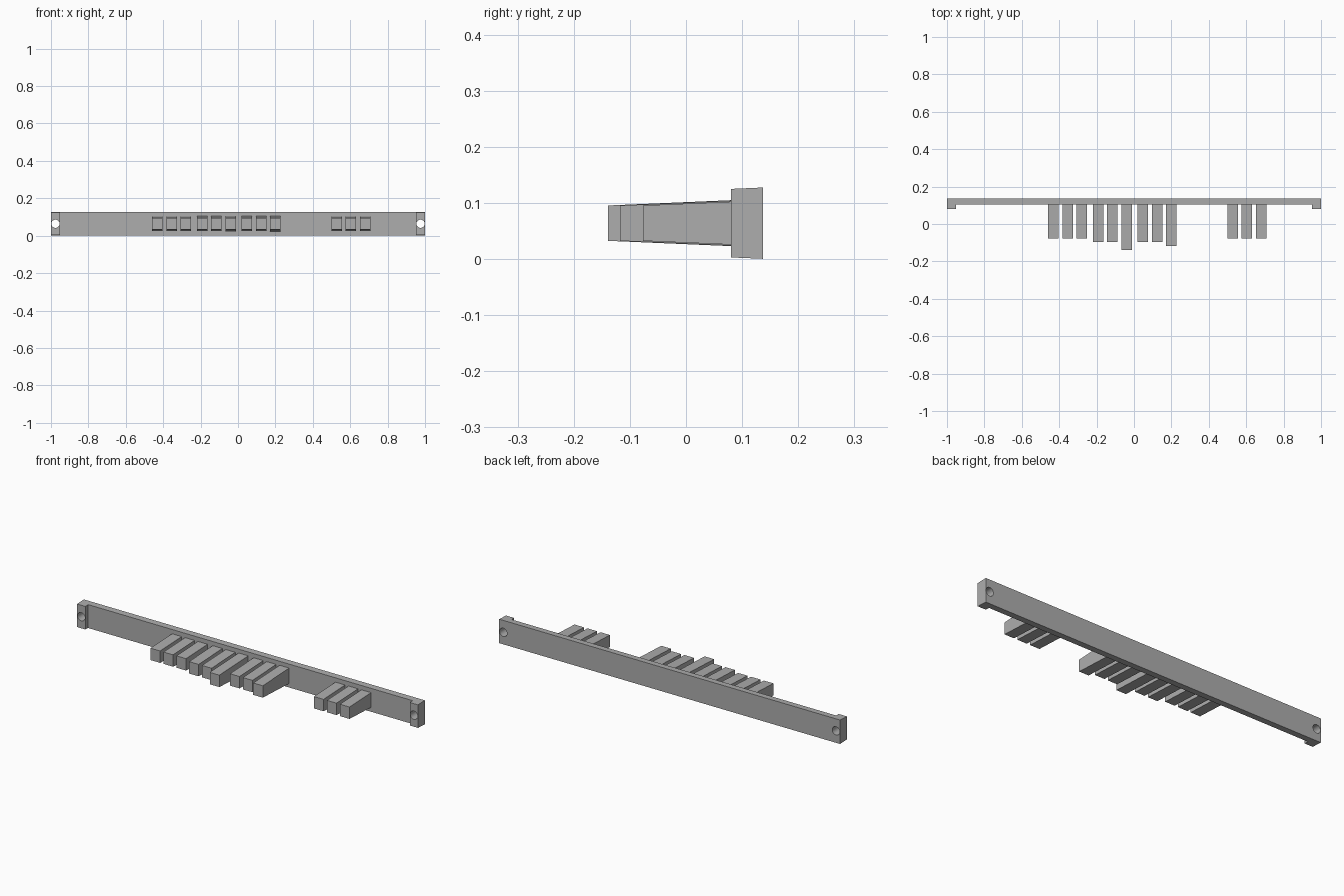
import bpy, bmesh, math

cube = bpy.data.objects.get("Cube")
if cube:
    bpy.data.objects.remove(cube, do_unlink=True)

grey = bpy.data.materials.new("grey_plastic")
grey.use_nodes = True
colour = (0.42, 0.42, 0.42, 1)
grey.diffuse_color = colour
grey.node_tree.nodes["Principled BSDF"].inputs["Base Color"].default_value = colour

DRAFT = 0.043           # moulding slope of top and bottom faces
BACK, FRONT, PAD = 0.137, 0.103, 0.08
MID = 0.064             # height of the centre line


def drafted_prism(name, plan, y_ref, half_height):
    """Extrude a plan outline in z; it grows taller towards +y."""
    bm = bmesh.new()
    rings = []
    for side in (-1, 1):
        rings.append([bm.verts.new((x, y, MID + side * (half_height + DRAFT * (y - y_ref))))
                      for x, y in plan])
    low, high = rings
    bm.faces.new(low)
    bm.faces.new(high)
    for i in range(len(plan)):
        j = (i + 1) % len(plan)
        bm.faces.new((low[i], low[j], high[j], high[i]))
    bmesh.ops.recalc_face_normals(bm, faces=bm.faces)
    mesh = bpy.data.meshes.new(name)
    bm.to_mesh(mesh)
    bm.free()
    mesh.materials.append(grey)
    obj = bpy.data.objects.new(name, mesh)
    bpy.context.collection.objects.link(obj)
    return obj


# Long backing bar with a thicker mounting pad at each end
half_plan = [(1, BACK), (1, PAD), (0.952, PAD), (0.952, FRONT)]
plan = half_plan + [(-x, y) for x, y in reversed(half_plan)]
bar = drafted_prism("backing_bar", plan, BACK, 0.0635)

# Round mounting holes through the pads
for side in (-1, 1):
    bpy.ops.mesh.primitive_cylinder_add(vertices=32, radius=0.022, depth=0.3,
                                        location=(side * 0.976, 0.11, MID),
                                        rotation=(math.pi / 2, 0, 0))
    cutter = bpy.context.object
    cutter.name = "hole_cutter"
    cutter.hide_render = True
    cutter.data.materials.append(grey)
    cut = bar.modifiers.new("mounting_hole", 'BOOLEAN')
    cut.operation = 'DIFFERENCE'
    cut.solver = 'EXACT'
    cut.object = cutter
    bpy.ops.object.select_all(action='DESELECT')
    bpy.context.view_layer.objects.active = bar
    bar.select_set(True)
    bpy.ops.object.modifier_apply(modifier=cut.name)
    bpy.data.objects.remove(cutter, do_unlink=True)
bpy.ops.object.shade_smooth_by_angle(angle=math.radians(30))

# Groups of three tapered pegs: centre of the group, then the tip of each peg
groups = [(-0.355, (-0.077, -0.077, -0.077)),
          (-0.116, (-0.096, -0.096, -0.139)),
          (0.124, (-0.096, -0.096, -0.118)),
          (0.604, (-0.077, -0.077, -0.077))]
for centre, tips in groups:
    for i, tip in enumerate(tips):
        x = centre + (i - 1) * 0.076
        w = 0.028
        drafted_prism("peg", [(x - w, tip), (x + w, tip),
                              (x + w, FRONT + 0.005), (x - w, FRONT + 0.005)], tip, 0.0315)
